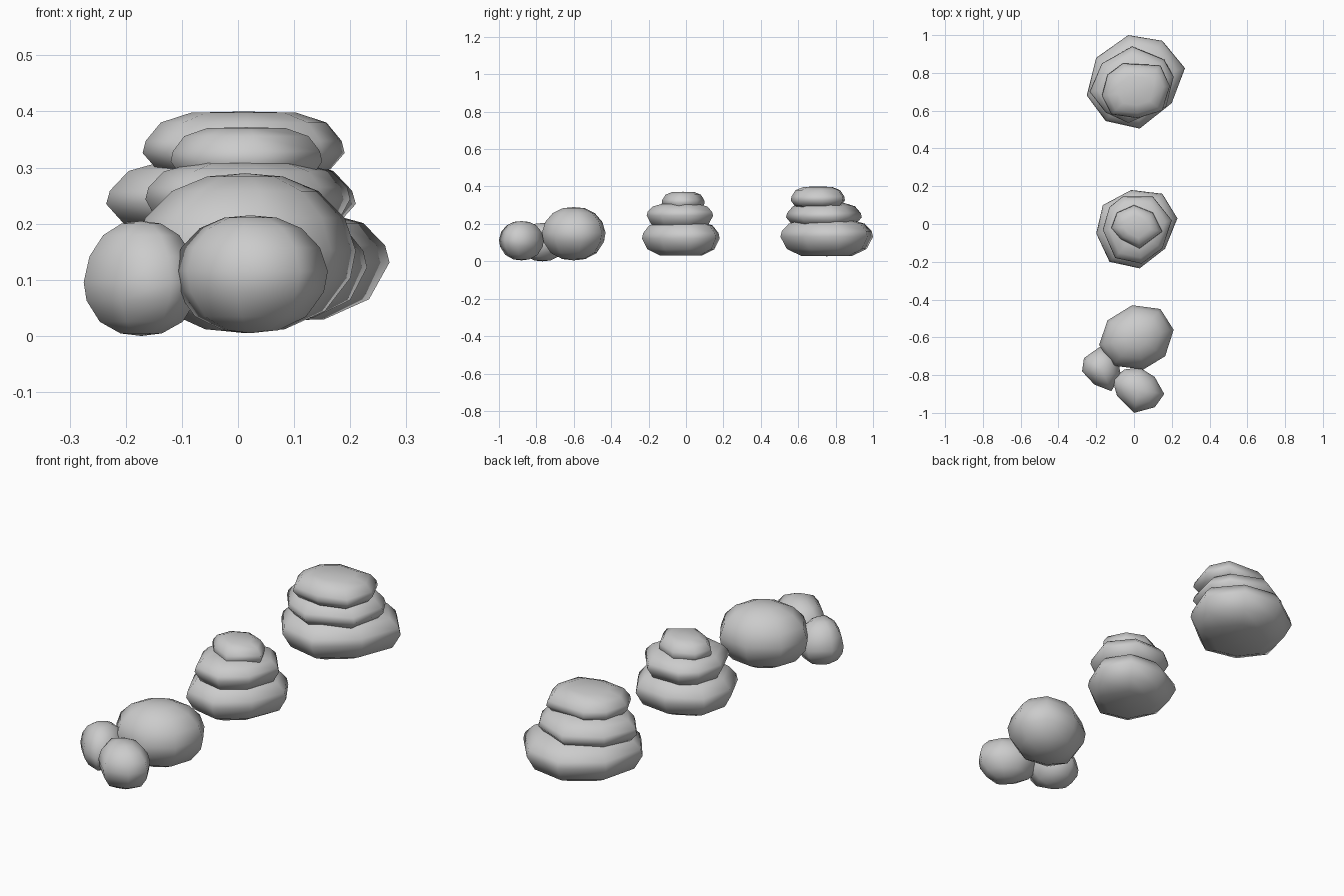
import bpy, bmesh

if "Cube" in bpy.data.objects:
    bpy.data.objects.remove(bpy.data.objects["Cube"])

# Ring profiles (radius factor, height factor): -1 = underside, 0 = widest, 1 = top
SLAB = [(.55, -.98), (.86, -.66), (1, -.08), (.97, .25), (.82, .72), (.52, .97)]
ROUND = [(.36, -.95), (.72, -.72), (.95, -.3), (1, .05), (.9, .45), (.66, .78), (.34, .96)]


def stone(name, outline, z0, zmid, z1, profile):
    """Loft a plan outline through a rounded profile and close it with poles."""
    n = len(outline)
    xs, ys = [p[0] for p in outline], [p[1] for p in outline]
    cx, cy = (min(xs) + max(xs)) / 2, (min(ys) + max(ys)) / 2

    def height(h):
        return zmid + h * ((z1 - zmid) if h > 0 else (zmid - z0))

    bm = bmesh.new()
    rings = [[bm.verts.new((cx + (x - cx) * r, cy + (y - cy) * r, height(h)))
              for x, y in outline] for r, h in profile]
    bottom = bm.verts.new((cx, cy, z0))
    top = bm.verts.new((cx, cy, z1))
    for i in range(n):
        j = (i + 1) % n
        for a, b in zip(rings, rings[1:]):
            bm.faces.new((a[i], a[j], b[j], b[i]))
        bm.faces.new((bottom, rings[0][j], rings[0][i]))
        bm.faces.new((top, rings[-1][i], rings[-1][j]))
    bmesh.ops.recalc_face_normals(bm, faces=bm.faces)
    for f in bm.faces:
        f.smooth = True
    me = bpy.data.meshes.new(name)
    bm.to_mesh(me)
    bm.free()
    bpy.context.collection.objects.link(bpy.data.objects.new(name, me))


# Large rear stack
stone("rear_stack_base", [(-.03, 1), (.15, .97), (.27, .825), (.2, .64), (.03, .505),
      (-.15, .545), (-.25, .68), (-.2, .88)], .027, .14, .225, SLAB)
stone("rear_stack_middle", [(-.01, .94), (.16, .87), (.21, .78), (.17, .62), (-.03, .535),
      (-.15, .59), (-.235, .7), (-.17, .85)], .18, .24, .315, SLAB)
stone("rear_stack_top", [(-.06, .85), (.14, .84), (.19, .73), (.15, .6), (.02, .56),
      (-.12, .58), (-.17, .68), (-.14, .79)], .28, .33, .4, SLAB)

# Medium centre stack
stone("centre_stack_base", [(-.015, .18), (.15, .16), (.23, .03), (.165, -.13), (.03, -.235),
      (-.13, -.2), (-.2, -.05), (-.165, .1)], .03, .13, .215, SLAB)
stone("centre_stack_middle", [(-.06, .145), (.1, .145), (.2, .02), (.15, -.13), (.04, -.21),
      (-.1, -.18), (-.165, -.03), (-.13, .09)], .17, .25, .31, SLAB)
stone("centre_stack_top", [(0, .1), (.1, .06), (.15, -.04), (.03, -.13), (-.07, -.08),
      (-.12, -.02), (-.09, .06)], .265, .315, .372, SLAB)

# Front cluster of rounded boulders
stone("large_boulder", [(-.01, -.43), (.14, -.45), (.21, -.56), (.165, -.7), (.05, -.77),
      (-.11, -.75), (-.185, -.64), (-.14, -.51)], .005, .145, .29, ROUND)
stone("left_boulder", [(-.18, -.65), (-.265, -.71), (-.275, -.78), (-.21, -.85), (-.12, -.885),
      (-.07, -.8), (-.09, -.69)], 0, .09, .205, ROUND)
stone("front_boulder", [(-.05, -.77), (.03, -.76), (.11, -.81), (.16, -.9), (.11, -.97),
      (0, -1), (-.09, -.91), (-.115, -.82)], .005, .11, .215, ROUND)
